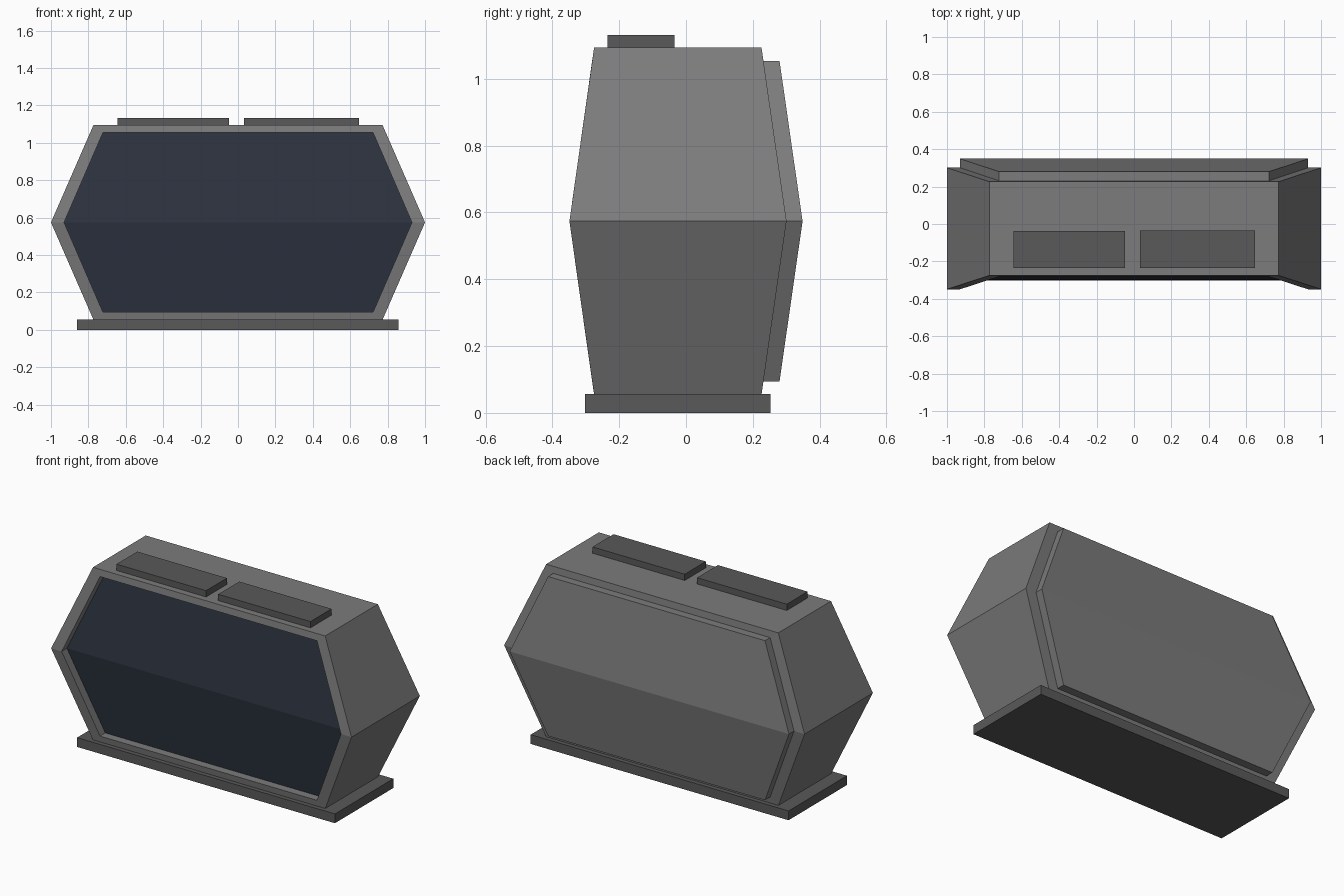
import bpy, bmesh

if "Cube" in bpy.data.objects:
    bpy.data.objects.remove(bpy.data.objects["Cube"])


def material(name, color):
    m = bpy.data.materials.new(name)
    m.diffuse_color = (*color, 1)
    m.use_nodes = True
    m.node_tree.nodes["Principled BSDF"].inputs["Base Color"].default_value = m.diffuse_color
    return m


GREY = material("casing_grey", (0.20, 0.20, 0.20))
DARK = material("trim_grey", (0.10, 0.10, 0.10))
GLASS = material("screen_glass", (0.026, 0.033, 0.052))
ZC = 0.574  # height of the widest line


def finish(bm, name, *mats):
    bmesh.ops.recalc_face_normals(bm, faces=bm.faces)
    mesh = bpy.data.meshes.new(name)
    bm.to_mesh(mesh)
    bm.free()
    for m in mats:
        mesh.materials.append(m)
    obj = bpy.data.objects.new(name, mesh)
    bpy.context.collection.objects.link(obj)
    return obj


def hex_ring(bm, wide, narrow, half_h, y_mid, y_end):
    """Hexagon folded along its middle line."""
    pts = [(-narrow, y_end, half_h), (narrow, y_end, half_h), (wide, y_mid, 0),
           (narrow, y_end, -half_h), (-narrow, y_end, -half_h), (-wide, y_mid, 0)]
    return [bm.verts.new((x, y, ZC + z)) for x, y, z in pts]


def box(name, x0, x1, y0, y1, z0, z1):
    bm = bmesh.new()
    bmesh.ops.create_cube(bm, size=1)
    for v in bm.verts:
        v.co = ((x0 + x1) / 2 + v.co.x * (x1 - x0),
                (y0 + y1) / 2 + v.co.y * (y1 - y0),
                (z0 + z1) / 2 + v.co.z * (z1 - z0))
    return finish(bm, name, DARK)


# Casing: recessed screen, front frame, sides, back frame, raised back panel
outer = (1.0, 0.773, 0.52)
inner = (0.93, 0.722, 0.48)
bm = bmesh.new()
rings = [hex_ring(bm, *size, y_mid, y_end) for size, y_mid, y_end in [
    (inner, -0.299, -0.231),
    (inner, -0.349, -0.281),
    (outer, -0.349, -0.275),
    (outer, 0.301, 0.226),
    (inner, 0.301, 0.231),
    (inner, 0.349, 0.280)]]
for a, b in zip(rings, rings[1:]):
    for i in range(6):
        j = (i + 1) % 6
        bm.faces.new((a[i], a[j], b[j], b[i]))
for ring, slot in ((rings[0], 1), (rings[-1], 0)):
    for quad in ((0, 1, 2, 5), (5, 2, 3, 4)):
        bm.faces.new([ring[k] for k in quad]).material_index = slot
finish(bm, "casing_with_screen", GREY, GLASS)

# Base plate
box("base_plate", -0.86, 0.857, -0.302, 0.253, 0, 0.056)

# Top buttons
box("left_button", -0.645, -0.048, -0.235, -0.037, 1.08, 1.132)
box("right_button", 0.033, 0.647, -0.235, -0.035, 1.08, 1.132)
